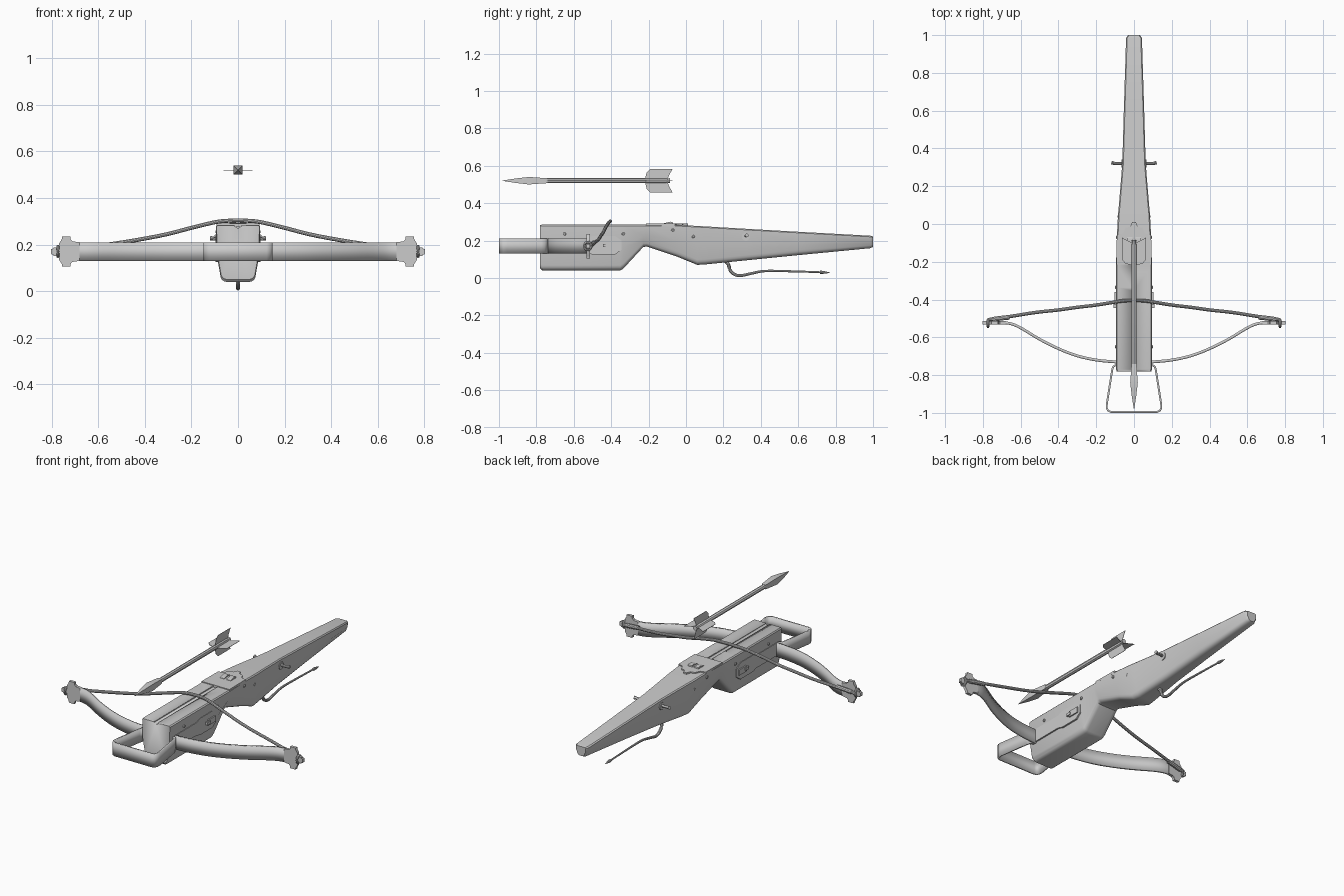
import bpy, bmesh, math
from mathutils import Vector

if "Cube" in bpy.data.objects:
    bpy.data.objects.remove(bpy.data.objects["Cube"])


def finish(obj, mirror=False, angle=35):
    bpy.ops.object.select_all(action='DESELECT')
    obj.select_set(True)
    bpy.context.view_layer.objects.active = obj
    bpy.ops.object.shade_smooth_by_angle(angle=math.radians(angle))
    if mirror:
        obj.modifiers.new("mirror", 'MIRROR')
    return obj


def loft(name, rings, mirror=False, closed=True):
    """Skin a list of equal-length rings; closed rings get end caps."""
    bm = bmesh.new()
    vs = [[bm.verts.new(p) for p in r] for r in rings]
    n = len(rings[0])
    for a, b in zip(vs, vs[1:]):
        for i in range(n if closed else n - 1):
            j = (i + 1) % n
            bm.faces.new((a[i], a[j], b[j], b[i]))
    if closed:
        bm.faces.new(vs[0])
        bm.faces.new(vs[-1])
    bmesh.ops.recalc_face_normals(bm, faces=bm.faces)
    me = bpy.data.meshes.new(name)
    bm.to_mesh(me)
    bm.free()
    obj = bpy.data.objects.new(name, me)
    bpy.context.collection.objects.link(obj)
    return finish(obj, mirror)


def prism(name, pts, axis, a, b, mirror=False):
    """Extrude a 2D outline along an axis from a to b."""
    def put(p, d):
        p = list(p)
        p.insert(axis, d)
        return p
    return loft(name, [[put(p, d) for p in pts] for d in (a, b)], mirror)


def smooth_path(pts, steps=5):
    """Catmull-Rom interpolation of a few control points."""
    p = [Vector(q) for q in pts]
    p = [2 * p[0] - p[1]] + p + [2 * p[-1] - p[-2]]
    out = []
    for i in range(1, len(p) - 2):
        a, b, c, d = p[i - 1:i + 3]
        for k in range(steps):
            t = k / steps
            out.append(0.5 * (2 * b + (c - a) * t + (2 * a - 5 * b + 4 * c - d) * t * t
                              + (3 * b - a - 3 * c + d) * t ** 3))
    return out + [p[-2]]


def band(name, path, z0, z1, thick, mirror=False):
    """Upright flat strip that follows a path in the ground plane."""
    obj = loft(name, [[(p[0], p[1], z0), (p[0], p[1], z1)] for p in path], closed=False)
    s = obj.modifiers.new("thickness", 'SOLIDIFY')
    s.thickness, s.offset = thick, 0
    return finish(obj, mirror)


def tube(name, path, radii, sides=10, mirror=False):
    """Round tube along a path; radii is one value or one per point."""
    path = [Vector(p) for p in path]
    if not isinstance(radii, list):
        radii = [radii] * len(path)
    rings = []
    for i, p in enumerate(path):
        t = (path[min(i + 1, len(path) - 1)] - path[max(i - 1, 0)]).normalized()
        u = t.cross(Vector((0, 0, 1)) if abs(t.z) < 0.95 else Vector((1, 0, 0))).normalized()
        v = t.cross(u)
        rings.append([p + radii[i] * (math.cos(k * math.tau / sides) * u + math.sin(k * math.tau / sides) * v)
                      for k in range(sides)])
    return loft(name, rings, mirror)


# stock: (y, half width, top, bottom) sections, rounded underneath
def section(y, w, t, b):
    h, bw = t - b, 0.8 * w
    r = min(0.028, 0.35 * h)
    half = [(w - 0.006, t), (w, t - 0.006), (0.97 * w, t - 0.5 * h)]
    for k in range(5):
        a = k * math.pi / 8
        half.append((bw - r + r * math.cos(a), b + r - r * math.sin(a)))
    return [(x, y, z) for x, z in half] + [(-x, y, z) for x, z in reversed(half)]


stock = loft("stock", [section(*s) for s in [
    (-0.78, 0.092, 0.283, 0.050), (-0.77, 0.095, 0.285, 0.040), (-0.352, 0.095, 0.285, 0.040),
    (-0.335, 0.095, 0.285, 0.050), (-0.228, 0.095, 0.285, 0.166), (-0.21, 0.095, 0.285, 0.168),
    (-0.05, 0.090, 0.284, 0.115), (0.06, 0.084, 0.278, 0.070), (0.10, 0.080, 0.276, 0.072),
    (0.32, 0.062, 0.263, 0.094), (0.60, 0.054, 0.247, 0.122), (0.985, 0.042, 0.226, 0.159),
    (1.0, 0.032, 0.222, 0.166)]])

# bolt groove cut into the top
cutter = prism("groove_cutter", [(-0.014, 0.3), (-0.014, 0.278), (0, 0.270), (0.014, 0.278), (0.014, 0.3)],
               1, -0.9, -0.14)
# outline is in x,z and runs along y
cut = stock.modifiers.new("groove", 'BOOLEAN')
cut.object, cut.operation, cut.solver = cutter, 'DIFFERENCE', 'EXACT'
bpy.context.view_layer.objects.active = stock
bpy.ops.object.modifier_apply(modifier="groove")
bpy.data.objects.remove(cutter)

# lock plate with scalloped back and raised nut
half = [(0.093, -0.215), (0.091, -0.06), (0.06, -0.05), (0.045, -0.02), (0.02, -0.015), (0.01, 0.01)]
prism("lock_plate", half + [(-x, y) for x, y in reversed(half)], 2, 0.276, 0.290)
prism("string_nut", [(-0.125, 0.28), (-0.12, 0.292), (-0.085, 0.301), (-0.07, 0.297), (-0.066, 0.28)],
      0, 0.008, 0.036, True)
prism("nut_core", [(-0.115, 0.28), (-0.11, 0.291), (-0.075, 0.293), (-0.07, 0.28)], 0, -0.01, 0.01)

# side plates with wedge block
prism("side_plate", [(-0.74, 0.135), (-0.53, 0.135), (-0.50, 0.125), (-0.38, 0.125), (-0.345, 0.15),
                     (-0.345, 0.20), (-0.38, 0.225), (-0.50, 0.225), (-0.53, 0.212), (-0.74, 0.212)],
      0, 0.07, 0.0965, True)
prism("wedge_block", [(-0.43, 0.157), (-0.36, 0.157), (-0.36, 0.191), (-0.43, 0.191)], 0, 0.08, 0.104, True)
prism("wedge_pin", [(-0.445, 0.166), (-0.415, 0.166), (-0.415, 0.182), (-0.445, 0.182)], 0, 0.08, 0.109, True)

# bow limbs
limb = smooth_path([(0.0, -0.737), (0.1, -0.73), (0.2, -0.72), (0.3, -0.698), (0.4, -0.66), (0.5, -0.61),
                    (0.6, -0.55), (0.66, -0.526), (0.73, -0.522)], 4)
band("bow_limb", limb, 0.13, 0.21, 0.015, True)

# limb tips: flared nock and end knob, symmetric about z = 0.17
tip = [(0.68, 0.04), (0.71, 0.044), (0.718, 0.052), (0.72, 0.065), (0.755, 0.065), (0.757, 0.052),
       (0.768, 0.036), (0.768, 0.012), (0.778, 0.012), (0.778, 0.018), (0.793, 0.018), (0.793, 0.013), (0.803, 0.011)]
prism("limb_tip", [(x, 0.17 + z) for x, z in tip] + [(x, 0.17 - z) for x, z in reversed(tip)],
      1, -0.531, -0.514, True)

# string with loops round the tips
right = [(0.05, -0.406, 0.302), (0.1, -0.413, 0.296), (0.2, -0.429, 0.272), (0.3, -0.441, 0.246),
         (0.4, -0.455, 0.226), (0.52, -0.468, 0.206), (0.64, -0.487, 0.190), (0.72, -0.500, 0.180),
         (0.772, -0.506, 0.172)]
tube("bow_string", smooth_path([(-x, y, z) for x, y, z in reversed(right)] + [(0, -0.405, 0.304)] + right, 4), 0.009)
tube("string_loop", [(0.773, -0.525 + 0.019 * math.cos(k * math.tau / 16), 0.171 + 0.021 * math.sin(k * math.tau / 16))
                     for k in range(17)], 0.007, 8, True)
tube("string_wrap", smooth_path([(0.66, -0.494, 0.188), (0.70, -0.498, 0.183), (0.75, -0.505, 0.176)], 3), 0.0125, 10, True)

# foot stirrup
leg = [(0.08, -0.742), (0.10, -0.748), (0.111, -0.757), (0.116, -0.775), (0.144, -0.955), (0.144, -0.975),
       (0.137, -0.988), (0.122, -0.995)]
band("stirrup", leg + [(-x, y) for x, y in reversed(leg)], 0.13, 0.21, 0.010)

# long trigger lever with pointed tip
lever = smooth_path([(0, 0.20, 0.10), (0, 0.225, 0.075), (0, 0.24, 0.035), (0, 0.28, 0.012), (0, 0.34, 0.022),
                     (0, 0.42, 0.037), (0, 0.55, 0.036), (0, 0.715, 0.031)], 4)
rad = [0.011 - 0.006 * i / (len(lever) - 1) for i in range(len(lever))]
tube("trigger_lever", lever + [Vector((0, 0.718, 0.031)), Vector((0, 0.735, 0.030)), Vector((0, 0.77, 0.028))],
     rad + [0.009, 0.008, 0.001])

# cross pin with washers, and small rivets
tube("cross_pin", [(-0.118, 0.325, 0.228), (-0.10, 0.32, 0.225), (0.10, 0.32, 0.225), (0.118, 0.325, 0.228)],
     [0.010, 0.008, 0.008, 0.010])
tube("pin_washer", [(0.05, 0.32, 0.222), (0.066, 0.32, 0.222)], 0.022, 16, True)
for i, (x, y, z) in enumerate([(0.093, -0.07, 0.255), (0.084, 0.04, 0.22), (0.098, -0.65, 0.235), (0.098, -0.335, 0.235)]):
    tube("rivet_%d" % i, [(x - 0.03, y, z), (x, y, z), (x + 0.003, y, z)], [0.009, 0.009, 0.005], 10, True)

# floating bolt: shaft, square head, four thin vanes
BZ = 0.52
tube("bolt_shaft", [(0, -0.80, BZ), (0, -0.11, BZ), (0, -0.10, BZ), (0, -0.085, BZ)], [0.0135, 0.0135, 0.010, 0.014], 8)
loft("bolt_head", [[(r * sx, y, BZ + r * sz) for sx, sz in ((1, 1), (-1, 1), (-1, -1), (1, -1))] for y, r in
                   [(-0.98, 0.001), (-0.91, 0.012), (-0.84, 0.020), (-0.80, 0.017), (-0.76, 0.0145), (-0.74, 0.013)]])
vane = [(-0.22, 0.005), (-0.21, 0.045), (-0.19, 0.063), (-0.072, 0.063), (-0.09, 0.03), (-0.10, 0.005)]
for i in range(4):
    v = prism("bolt_vane_%d" % i, vane, 0, -0.001, 0.001)
    v.rotation_euler = (0, i * math.pi / 2, 0)
    v.location = (0, 0, BZ)
